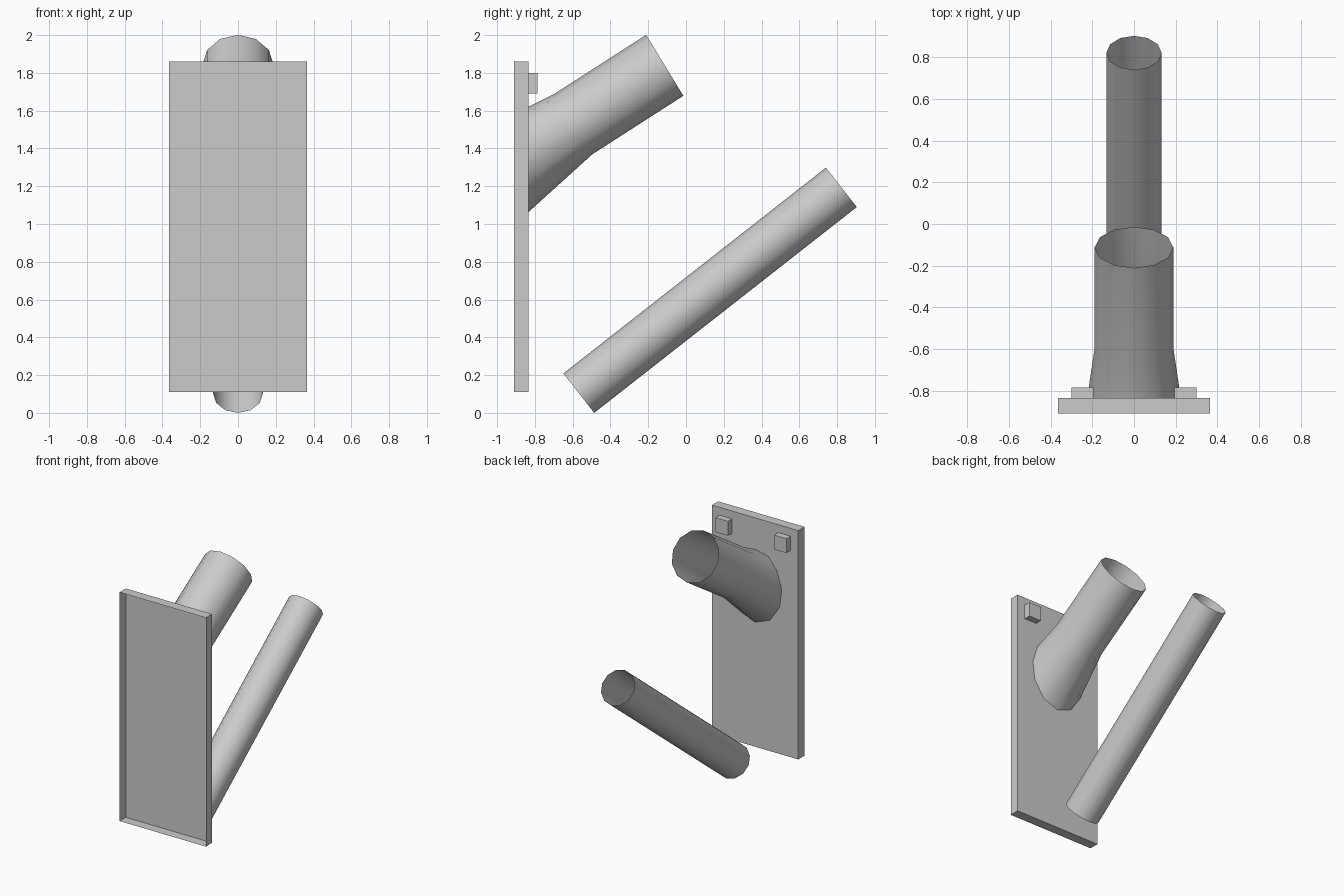
import bpy, bmesh, math
from mathutils import Vector

if "Cube" in bpy.data.objects:
    bpy.data.objects.remove(bpy.data.objects["Cube"])


def material(name, v):
    m = bpy.data.materials.new(name)
    m.diffuse_color = (v, v, v, 1)
    m.use_nodes = True
    m.node_tree.nodes["Principled BSDF"].inputs["Base Color"].default_value = m.diffuse_color
    return m


GREY = material("light_grey", 0.6)
SIDES = 12

# oval where the upper tube meets the plate
half = [(0, 1.62), (0.11, 1.595), (0.185, 1.505), (0.225, 1.37),
        (0.207, 1.23), (0.125, 1.11), (0, 1.062)]
OVAL = [Vector((x, -0.835, z)) for x, z in half + [(-x, z) for x, z in half[-2:0:-1]]]


def finish(bm, name, mat, smooth=False):
    me = bpy.data.meshes.new(name)
    bmesh.ops.recalc_face_normals(bm, faces=bm.faces[:])
    for f in bm.faces:
        f.smooth = smooth
    bm.to_mesh(me)
    bm.free()
    me.materials.append(mat)
    ob = bpy.data.objects.new(name, me)
    bpy.context.collection.objects.link(ob)
    return ob


def box(name, lo, hi, open_front=False):
    bm = bmesh.new()
    bmesh.ops.create_cube(bm, size=1)
    for v in bm.verts:
        v.co = [lo[i] + (v.co[i] + 0.5) * (hi[i] - lo[i]) for i in range(3)]
    if open_front:
        bmesh.ops.delete(bm, geom=[f for f in bm.faces if f.normal.y < -0.9],
                         context='FACES_ONLY')
    return finish(bm, name, GREY)


def ring(center, axis, radius):
    # circle square to an axis in the yz plane, first point at the top
    up = Vector((0, -axis[1], axis[0])).normalized()
    c = Vector((0, *center))
    steps = [2 * math.pi * i / SIDES for i in range(SIDES)]
    return [c + radius * (up * math.cos(a) + Vector((math.sin(a), 0, 0))) for a in steps]


def tube(name, rings, cap=False):
    # smooth tube through the given rings, open at the far end
    bm = bmesh.new()
    rows = [[bm.verts.new(p) for p in r] for r in rings]
    for a, b in zip(rows, rows[1:]):
        for i in range(SIDES):
            j = (i + 1) % SIDES
            bm.faces.new((a[i], a[j], b[j], b[i]))
    if cap:
        bm.faces.new(rows[0])
    ob = finish(bm, name, GREY, True)
    bpy.context.view_layer.objects.active = ob
    ob.select_set(True)
    bpy.ops.object.shade_smooth_by_angle(angle=math.radians(40))
    ob.select_set(False)


# back plate: thin tray open to the front
box("back_plate", (-0.365, -0.91, 0.11), (0.365, -0.835, 1.86), True)

# two small blocks on the plate
for side, s in (("left", -1), ("right", 1)):
    x0, x1 = sorted((s * 0.195, s * 0.3))
    box(side + "_block", (x0, -0.835, 1.69), (x1, -0.785, 1.80))

# upper tube: flared oval foot closed against the plate, then a straight barrel
axis = (0.853, 0.52)
tube("upper_tube", [OVAL,
                    ring((-0.595, 1.53), axis, 0.189),
                    ring((-0.1125, 1.84), axis, 0.189)], True)

# lower straight tube
axis = (1.39, 1.0875)
tube("lower_tube", [ring((-0.5675, 0.1045), axis, 0.1325),
                    ring((0.8225, 1.194), axis, 0.1325)])
